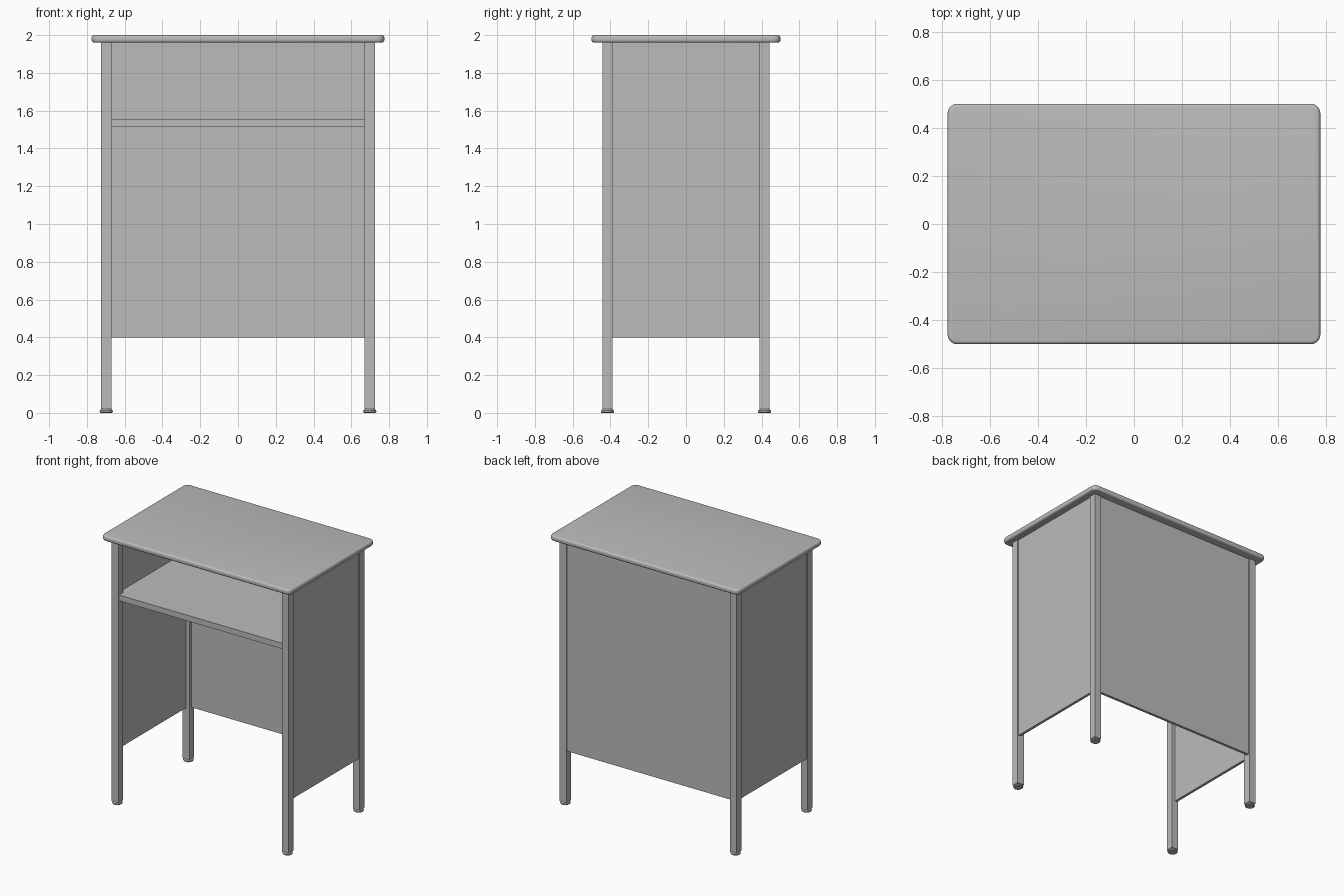
import bpy
import bmesh
import math
from mathutils import Matrix

cube = bpy.data.objects.get("Cube")
if cube:
    bpy.data.objects.remove(cube, do_unlink=True)

grey = bpy.data.materials.new("plain grey")
grey.use_nodes = True
COLOUR = (0.5, 0.5, 0.5, 1)
grey.diffuse_color = COLOUR
grey.node_tree.nodes["Principled BSDF"].inputs["Base Color"].default_value = COLOUR

# Main sizes
TOP_X, TOP_Y = 0.775, 0.5
LEG_X, LEG_Y = 0.725, 0.443      # outer faces of the legs
LEG = 0.055                      # leg thickness
IN_X, IN_Y = LEG_X - LEG, LEG_Y - LEG
TOP_Z = 1.96
PANEL_Z = 0.4
RECESS, THICK = 0.008, 0.02


def finish(name, bm, smooth=False):
    mesh = bpy.data.meshes.new(name)
    bmesh.ops.recalc_face_normals(bm, faces=bm.faces)
    bm.to_mesh(mesh)
    bm.free()
    mesh.materials.append(grey)
    obj = bpy.data.objects.new(name, mesh)
    bpy.context.collection.objects.link(obj)
    if smooth:
        bpy.ops.object.select_all(action="DESELECT")
        obj.select_set(True)
        bpy.context.view_layer.objects.active = obj
        bpy.ops.object.shade_smooth_by_angle(angle=math.radians(35))
    return obj


def box(name, low, high):
    bm = bmesh.new()
    bmesh.ops.create_cube(bm, size=1)
    for v in bm.verts:
        v.co = [a + (c + 0.5) * (b - a) for a, b, c in zip(low, high, v.co)]
    return finish(name, bm)


def prism(outline, z0, z1):
    bm = bmesh.new()
    face = bm.faces.new([bm.verts.new((x, y, z0)) for x, y in outline])
    grown = bmesh.ops.extrude_face_region(bm, geom=[face])["geom"]
    for v in grown:
        if isinstance(v, bmesh.types.BMVert):
            v.co.z = z1
    return bm


# Table top: rounded corners, then rounded rims
CORNER = 0.04
outline = []
for quarter, (sx, sy) in enumerate([(1, 1), (-1, 1), (-1, -1), (1, -1)]):
    for i in range(9):
        a = math.pi / 2 * (quarter + i / 8)
        outline.append((sx * (TOP_X - CORNER) + CORNER * math.cos(a),
                        sy * (TOP_Y - CORNER) + CORNER * math.sin(a)))
bm = prism(outline, TOP_Z, 2)
rims = [e for e in bm.edges if abs(e.verts[0].co.z - e.verts[1].co.z) < 0.001]
bmesh.ops.bevel(bm, geom=rims, offset=0.014, segments=4, profile=0.5,
                affect="EDGES")
finish("table_top", bm, smooth=True)

# Legs and their domed glides
foot_profile = [(0.03, 0), (0.035, 0.005), (0.034, 0.012), (0.022, 0.024)]
SIDES = 24
for side, sx in (("left", 1), ("right", -1)):
    for end, sy in (("front", -1), ("back", 1)):
        xs = sorted((sx * IN_X, sx * LEG_X))
        ys = sorted((sy * IN_Y, sy * LEG_Y))
        box(f"{end}_{side}_leg", (xs[0], ys[0], 0.02), (xs[1], ys[1], TOP_Z))

        bm = bmesh.new()
        rings = [[bm.verts.new((r * math.cos(math.tau * i / SIDES),
                                r * math.sin(math.tau * i / SIDES), z))
                  for i in range(SIDES)] for r, z in foot_profile]
        for a, b in zip(rings, rings[1:]):
            for i in range(SIDES):
                j = (i + 1) % SIDES
                bm.faces.new((a[i], a[j], b[j], b[i]))
        bm.faces.new(rings[0])
        bm.faces.new(rings[-1])
        bm.transform(Matrix.Translation((sum(xs) / 2, sum(ys) / 2, 0)))
        finish(f"{end}_{side}_foot", bm, smooth=True)

    # Side panel between the front and back legs
    xs = sorted((sx * (LEG_X - RECESS), sx * (LEG_X - RECESS - THICK)))
    box(f"{side}_panel", (xs[0], -IN_Y, PANEL_Z), (xs[1], IN_Y, TOP_Z))

# Back panel
back = LEG_Y - RECESS
box("back_panel", (-IN_X, back - THICK, PANEL_Z), (IN_X, back, TOP_Z))

# Shelf, notched around the legs
wide = LEG_X - RECESS - THICK
front, rear = -LEG_Y + RECESS, back - THICK
half = [(IN_X, front), (IN_X, -IN_Y), (wide, -IN_Y),
        (wide, IN_Y), (IN_X, IN_Y), (IN_X, rear)]
finish("shelf", prism(half + [(-x, y) for x, y in reversed(half)], 1.515, 1.557))
